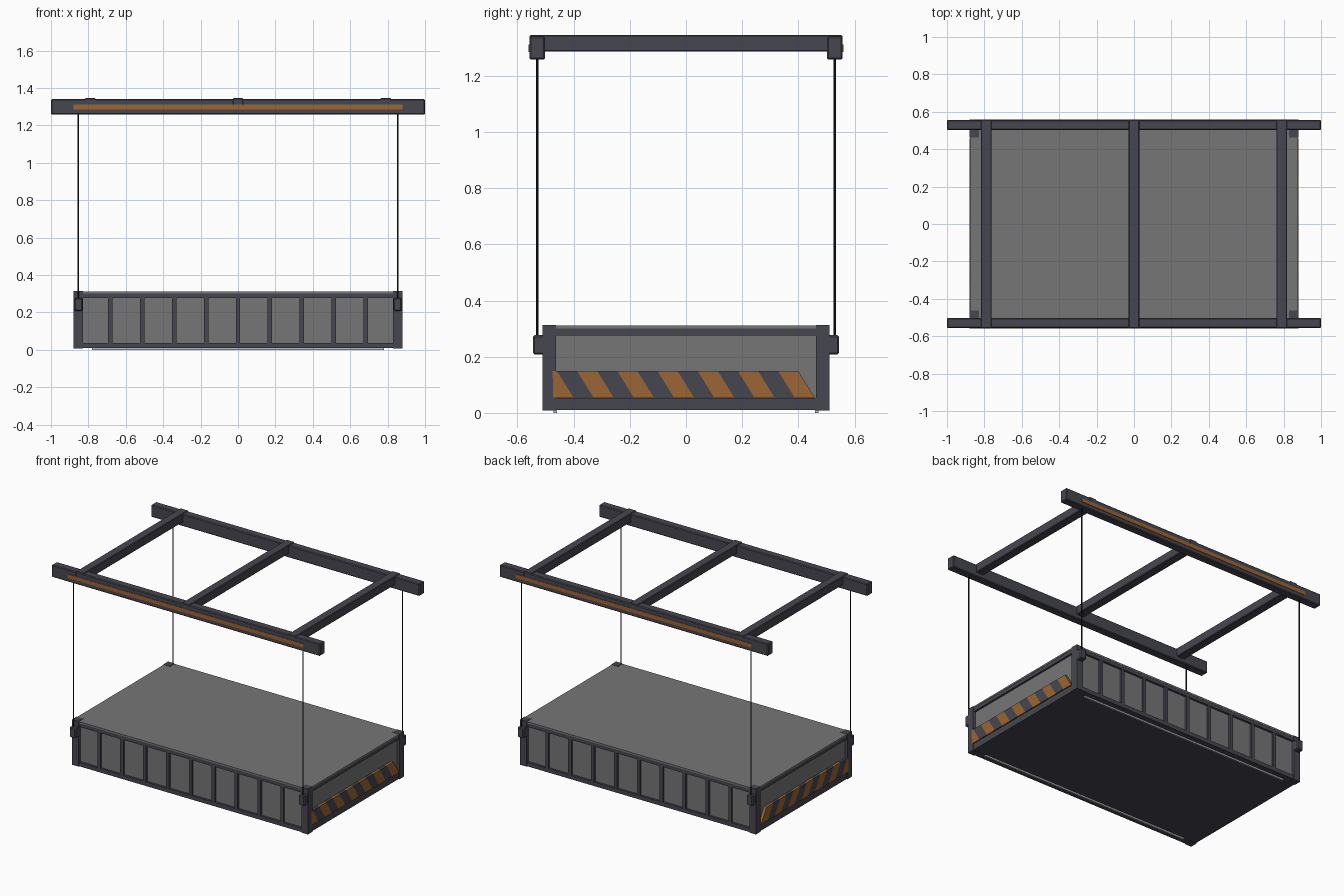
import bpy, bmesh

if "Cube" in bpy.data.objects:
    bpy.data.objects.remove(bpy.data.objects["Cube"])


def material(name, rgb):
    m = bpy.data.materials.new(name)
    m.diffuse_color = (*rgb, 1)
    m.use_nodes = True
    m.node_tree.nodes["Principled BSDF"].inputs["Base Color"].default_value = m.diffuse_color
    return m


FRAME = material("dark_frame", (0.062, 0.062, 0.082))
PANEL = material("grey_panel", (0.18, 0.18, 0.18))
ORANGE = material("orange_paint", (0.33, 0.13, 0.034))
CABLE = material("black_cable", (0.012, 0.012, 0.014))
LIGHT = material("light_strip", (0.5, 0.5, 0.52))


def finish(name, bm, *mats):
    bmesh.ops.recalc_face_normals(bm, faces=bm.faces[:])
    me = bpy.data.meshes.new(name)
    bm.to_mesh(me)
    bm.free()
    for m in mats:
        me.materials.append(m)
    ob = bpy.data.objects.new(name, me)
    bpy.context.collection.objects.link(ob)
    return ob


def box(name, x, y, z, mat, bevel=0.0):
    """Box from (min, max) ranges."""
    bm = bmesh.new()
    bmesh.ops.create_cube(bm, size=1)
    for v in bm.verts:
        v.co = [r[0] if c < 0 else r[1] for c, r in zip(v.co, (x, y, z))]
    ob = finish(name, bm, mat)
    if bevel:
        mod = ob.modifiers.new("bevel", "BEVEL")
        mod.width, mod.segments = bevel, 1
    return ob


def span(s, a, b):
    """Range a..b mirrored to the side given by s."""
    return (a, b) if s > 0 else (-b, -a)


# Container body: core with grey walls, floor and roof
box("wall_core", (-0.862, 0.862), (-0.494, 0.494), (0.03, 0.302), PANEL)
box("floor", (-0.872, 0.872), (-0.504, 0.504), (0.01, 0.032), FRAME)
box("roof", (-0.877, 0.877), (-0.509, 0.509), (0.30, 0.311), PANEL)

for s in (-1, 1):
    side = "back" if s > 0 else "front"
    end = "right" if s > 0 else "left"

    # Long side rails and ribs
    box(f"{side}_top_rail", (-0.85, 0.85), span(s, 0.48, 0.508), (0.276, 0.301), FRAME)
    box(f"{side}_bottom_rail", (-0.85, 0.85), span(s, 0.48, 0.508), (0.01, 0.037), FRAME)
    for k in range(-4, 5):
        x = 0.1705 * k
        box(f"{side}_rib", (x - 0.012, x + 0.012), span(s, 0.48, 0.507), (0.02, 0.29), FRAME)

    # End rails
    box(f"{end}_top_rail", span(s, 0.85, 0.875), (-0.48, 0.48), (0.276, 0.301), FRAME)
    box(f"{end}_bottom_rail", span(s, 0.85, 0.875), (-0.48, 0.48), (0.01, 0.053), FRAME)

    # Hazard board: slanted blocks in alternating colours
    bm = bmesh.new()
    for k in range(14):
        lo = -0.473 + 0.0716 * (k - 1)
        ring = [(lo + 0.072, 0.055), (lo + 0.1436, 0.055),
                (lo + 0.0845, 0.15), (lo + 0.0129, 0.15)]
        if lo + 0.1436 > 0.477:
            break
        ring = [(max(y, -0.475), z) for y, z in ring]
        near = [bm.verts.new((s * 0.88, y, z)) for y, z in ring]
        far = [bm.verts.new((s * 0.86, y, z)) for y, z in ring]
        faces = [bm.faces.new(near), bm.faces.new(far[::-1])]
        for i in range(4):
            j = (i + 1) % 4
            faces.append(bm.faces.new((near[i], far[i], far[j], near[j])))
        for f in faces:
            f.material_index = k % 2
    finish(f"{end}_hazard_board", bm, ORANGE, FRAME)

    # Light strip under the floor
    box(f"{side}_floor_strip", (-0.78, 0.78), span(s, 0.459, 0.471), (0.0, 0.012), LIGHT)

    # Overhead beam with painted stripe
    box(f"{side}_beam", (-1, 1), span(s, 0.502, 0.557), (1.258, 1.34), FRAME, 0.005)
    box(f"{side}_beam_stripe", (-0.88, 0.88), span(s, 0.554, 0.56), (1.285, 1.311), ORANGE)

    # Corner posts, brackets and hanging cables
    for t in (-1, 1):
        box("corner_post", span(t, 0.83, 0.879), span(s, 0.462, 0.511), (0.008, 0.313), FRAME)
        box("cable_bracket", span(t, 0.832, 0.876), span(s, 0.505, 0.545),
            (0.208, 0.277), FRAME, 0.006)
        bm = bmesh.new()
        bmesh.ops.create_cone(bm, cap_ends=True, segments=8, radius1=0.004,
                              radius2=0.004, depth=1.01)
        ob = finish("cable", bm, CABLE)
        ob.location = (t * 0.855, s * 0.53, 0.765)

# Cross beams
for x in (-0.79, 0, 0.79):
    box("cross_beam", (x - 0.029, x + 0.029), (-0.558, 0.558), (1.286, 1.345), FRAME, 0.004)
